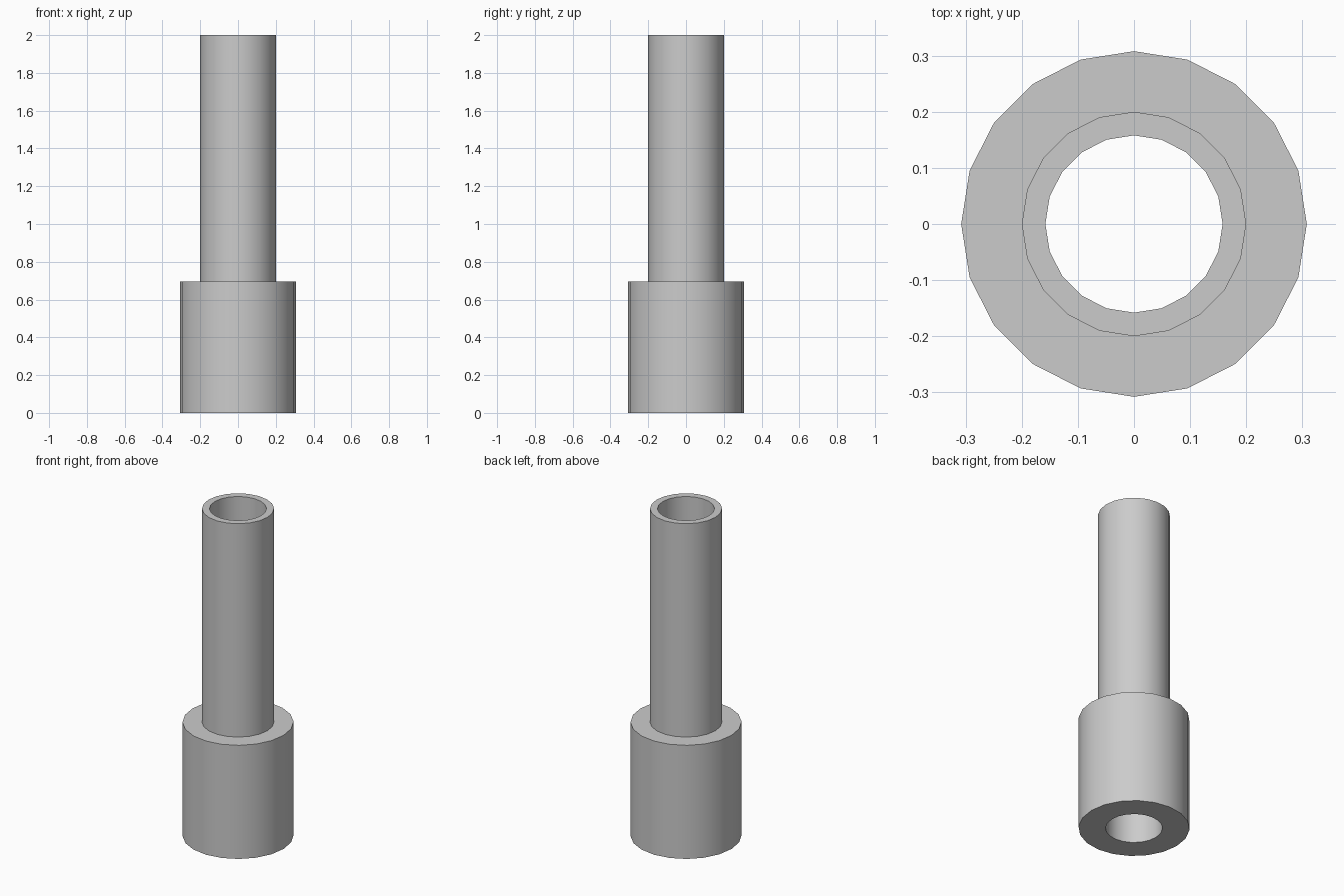
import bpy, math

cube = bpy.data.objects.get("Cube")
if cube:
    bpy.data.objects.remove(cube, do_unlink=True)

SIDES = 20
BORE, TUBE, COLLAR = 0.158, 0.2, 0.308
SHOULDER, TOP = 0.695, 2.0

# Plain grey material
grey = bpy.data.materials.new("grey")
grey.use_nodes = True
colour = (0.6, 0.6, 0.6, 1)
grey.diffuse_color = colour
grey.node_tree.nodes["Principled BSDF"].inputs["Base Color"].default_value = colour


def lathe(name, profile):
    """Revolve a closed (radius, height) profile around z."""
    n = len(profile)
    verts, faces = [], []
    for i in range(SIDES):
        a = math.tau * i / SIDES
        verts += [(r * math.cos(a), r * math.sin(a), z) for r, z in profile]
        j = (i + 1) % SIDES
        for k in range(n):
            m = (k + 1) % n
            faces.append((i * n + k, j * n + k, j * n + m, i * n + m))
    mesh = bpy.data.meshes.new(name)
    mesh.from_pydata(verts, [], faces)
    mesh.materials.append(grey)
    obj = bpy.data.objects.new(name, mesh)
    bpy.context.collection.objects.link(obj)
    bpy.ops.object.select_all(action="DESELECT")
    obj.select_set(True)
    bpy.context.view_layer.objects.active = obj
    bpy.ops.object.shade_smooth_by_angle(angle=math.radians(30))
    return obj


# Stepped sleeve: wide collar, narrow tube and a straight bore through both
lathe("stepped_sleeve", [
    (BORE, 0), (COLLAR, 0), (COLLAR, SHOULDER),
    (TUBE, SHOULDER), (TUBE, TOP), (BORE, TOP),
])
